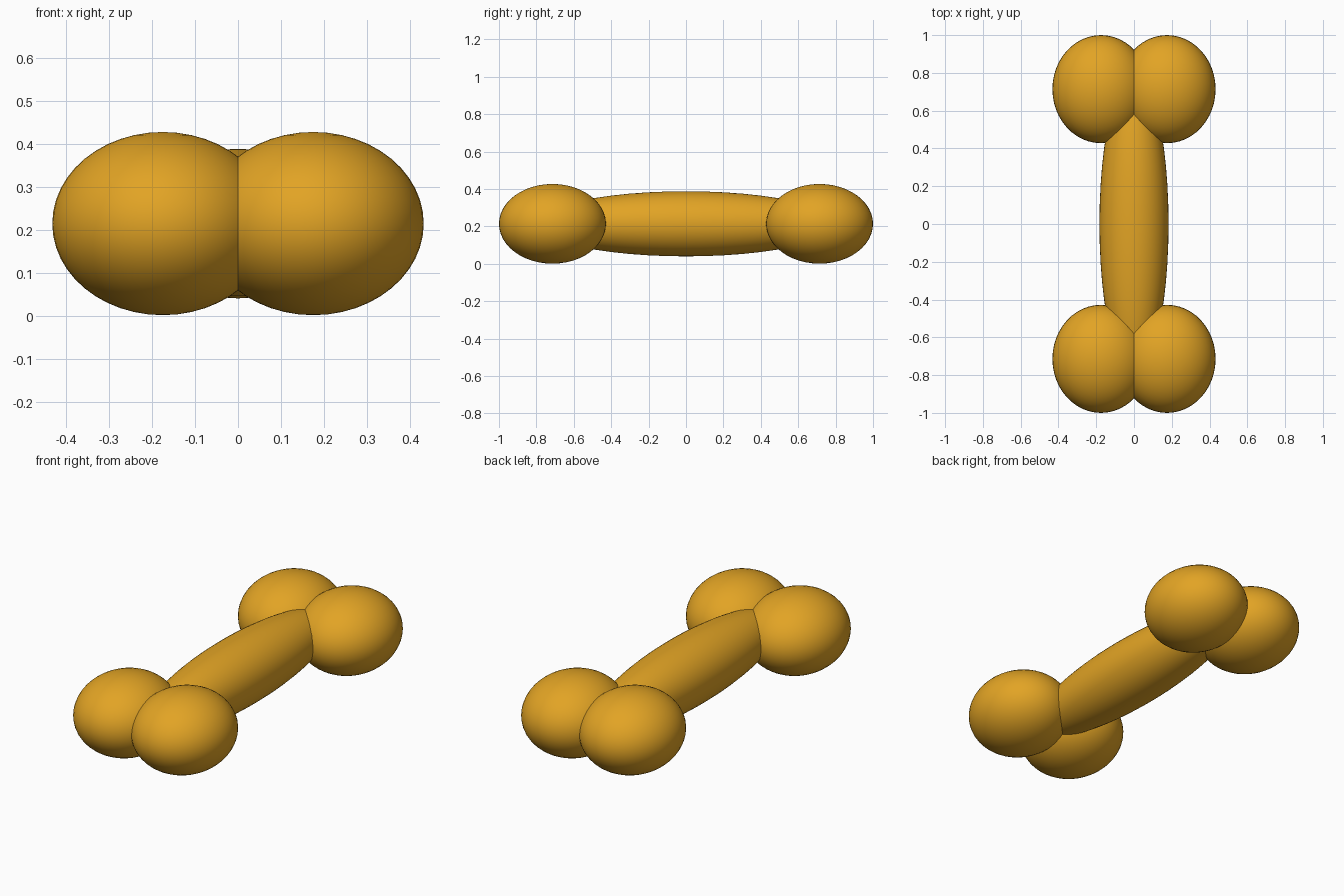
import bpy

if "Cube" in bpy.data.objects:
    bpy.data.objects.remove(bpy.data.objects["Cube"])

gold = bpy.data.materials.new("golden_biscuit")
gold.diffuse_color = (0.76, 0.37, 0.018, 1.0)
gold.use_nodes = True
gold.node_tree.nodes["Principled BSDF"].inputs["Base Color"].default_value = gold.diffuse_color

MID_Z = 0.214


def ellipsoid(name, centre, radii):
    bpy.ops.mesh.primitive_uv_sphere_add(segments=48, ring_count=24, radius=1, location=centre)
    ob = bpy.context.object
    ob.name = name
    ob.scale = radii
    bpy.ops.object.transform_apply(location=False, rotation=False, scale=True)
    bpy.ops.object.shade_smooth()
    ob.data.materials.append(gold)
    return ob


# Bulging shaft of the bone
ellipsoid("shaft", (0, 0, MID_Z), (0.183, 0.80, 0.174))

# Two rounded knobs at each end
for end, sy in (("front", -1), ("back", 1)):
    for side, sx in (("left", -1), ("right", 1)):
        ellipsoid(f"{end}_{side}_knob", (sx * 0.175, sy * 0.714, MID_Z), (0.257, 0.286, 0.213))
